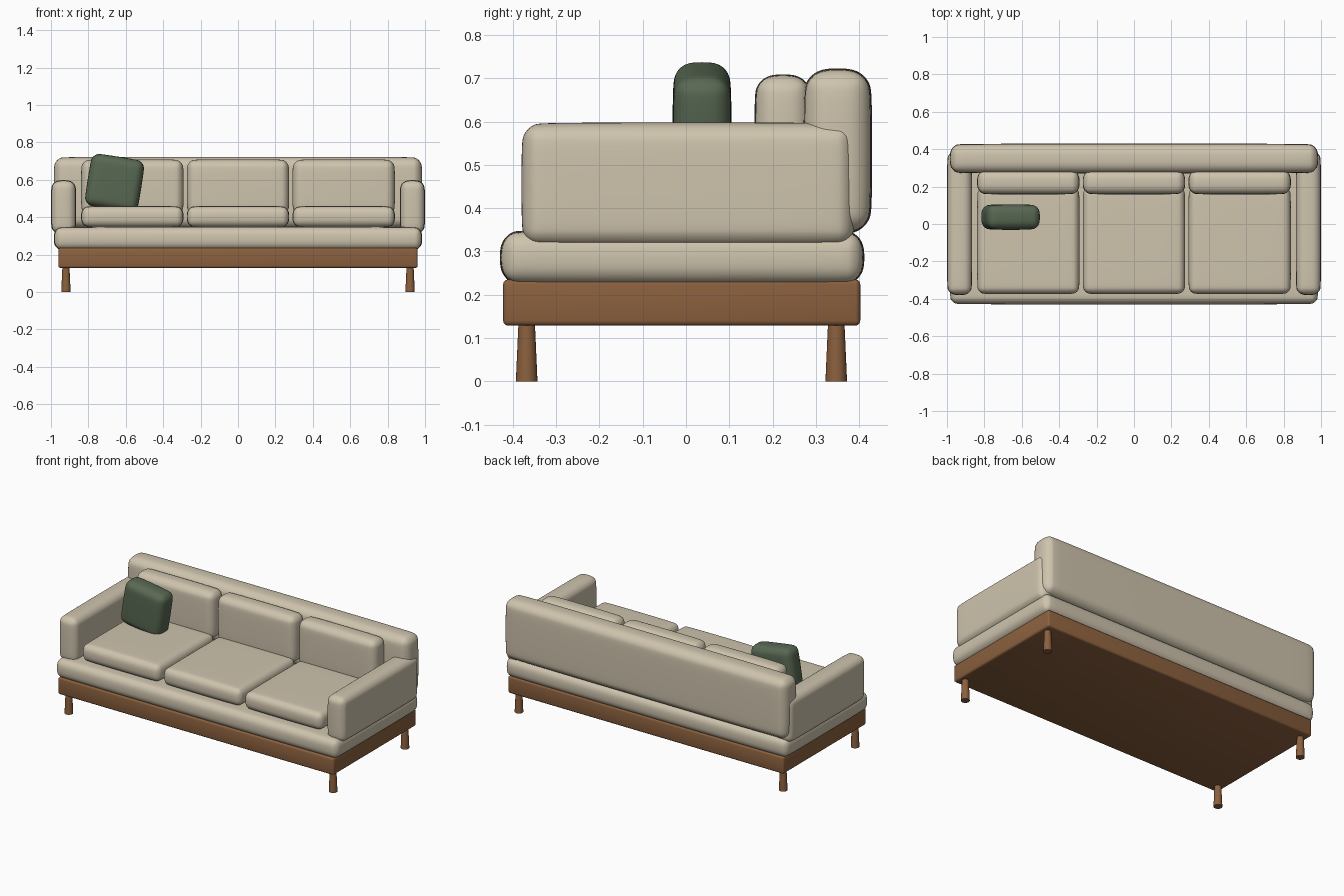
import bpy, bmesh, math
from mathutils import Vector

old = bpy.data.objects.get("Cube")
if old:
    bpy.data.objects.remove(old, do_unlink=True)


def material(name, rgb):
    m = bpy.data.materials.new(name)
    m.use_nodes = True
    m.diffuse_color = (*rgb, 1)
    bsdf = next(n for n in m.node_tree.nodes if n.type == 'BSDF_PRINCIPLED')
    bsdf.inputs["Base Color"].default_value = (*rgb, 1)
    return m


fabric = material("beige_fabric", (0.62, 0.55, 0.42))
wood = material("brown_wood", (0.26, 0.118, 0.048))
green = material("green_fabric", (0.098, 0.138, 0.084))


def add_object(name, bm, mat, location):
    mesh = bpy.data.meshes.new(name)
    bm.to_mesh(mesh)
    bm.free()
    mesh.materials.append(mat)
    obj = bpy.data.objects.new(name, mesh)
    obj.location = location
    bpy.context.collection.objects.link(obj)
    return obj


def bevelled_box(size, bevel, segments):
    bm = bmesh.new()
    bmesh.ops.create_cube(bm, size=1)
    bmesh.ops.scale(bm, vec=size, verts=bm.verts)
    bmesh.ops.bevel(bm, geom=bm.edges[:], offset=bevel, segments=segments,
                    profile=0.5, affect='EDGES', clamp_overlap=True)
    return bm


def smooth(obj, angle):
    bpy.ops.object.select_all(action='DESELECT')
    obj.select_set(True)
    bpy.context.view_layer.objects.active = obj
    bpy.ops.object.shade_smooth_by_angle(angle=math.radians(angle))


def cushion(name, low, high, bevel, mat=fabric, tilt=0):
    """Soft subdivided box that exactly fills the given bounds."""
    low, high = Vector(low), Vector(high)
    size = high - low
    obj = add_object(name, bevelled_box(size, bevel, 4), mat, (low + high) / 2)
    sub = obj.modifiers.new("soft", 'SUBSURF')
    sub.levels = sub.render_levels = 2
    graph = bpy.context.evaluated_depsgraph_get()
    mesh = bpy.data.meshes.new_from_object(obj.evaluated_get(graph))
    obj.modifiers.clear()
    for axis in range(3):
        reach = max(abs(v.co[axis]) for v in mesh.vertices)
        for v in mesh.vertices:
            v.co[axis] *= size[axis] / 2 / reach
    obj.data = mesh
    mesh.name = name
    obj.rotation_euler.y = tilt
    smooth(obj, 60)
    return obj


# Wooden platform and tapered legs
frame = add_object("frame", bevelled_box((1.92, 0.825, 0.107), 0.012, 3),
                   wood, (0, -0.01, 0.182))
smooth(frame, 40)
for side, x in (("right", -0.92), ("left", 0.92)):
    for end, y in (("front", -0.368), ("back", 0.347)):
        bm = bmesh.new()
        bmesh.ops.create_cone(bm, cap_ends=True, segments=24,
                              radius1=0.025, radius2=0.019, depth=0.135)
        smooth(add_object(f"{end}_{side}_leg", bm, wood, (x, y, 0.0675)), 40)

# Upholstered body
cushion("base_cushion", (-0.985, -0.43, 0.222), (0.985, 0.412, 0.35), 0.05)
cushion("backrest", (-0.985, 0.27, 0.34), (0.985, 0.43, 0.723), 0.06)
for side, x0, x1 in (("right", -1, -0.865), ("left", 0.865, 1)):
    cushion(f"{side}_arm", (x0, -0.38, 0.31), (x1, 0.39, 0.598), 0.05)

# Three seat places, each with a seat and a back cushion
for label, x in (("right", -0.565), ("middle", 0), ("left", 0.565)):
    x0, x1 = x - 0.274, x + 0.274
    cushion(f"{label}_seat_cushion", (x0, -0.375, 0.345), (x1, 0.2, 0.46), 0.045)
    cushion(f"{label}_back_cushion", (x0, 0.158, 0.41), (x1, 0.29, 0.709), 0.05)

# Loose throw pillow
cushion("throw_pillow", (-0.805, -0.031, 0.44), (-0.515, 0.105, 0.725), 0.05,
        green, math.radians(9))
